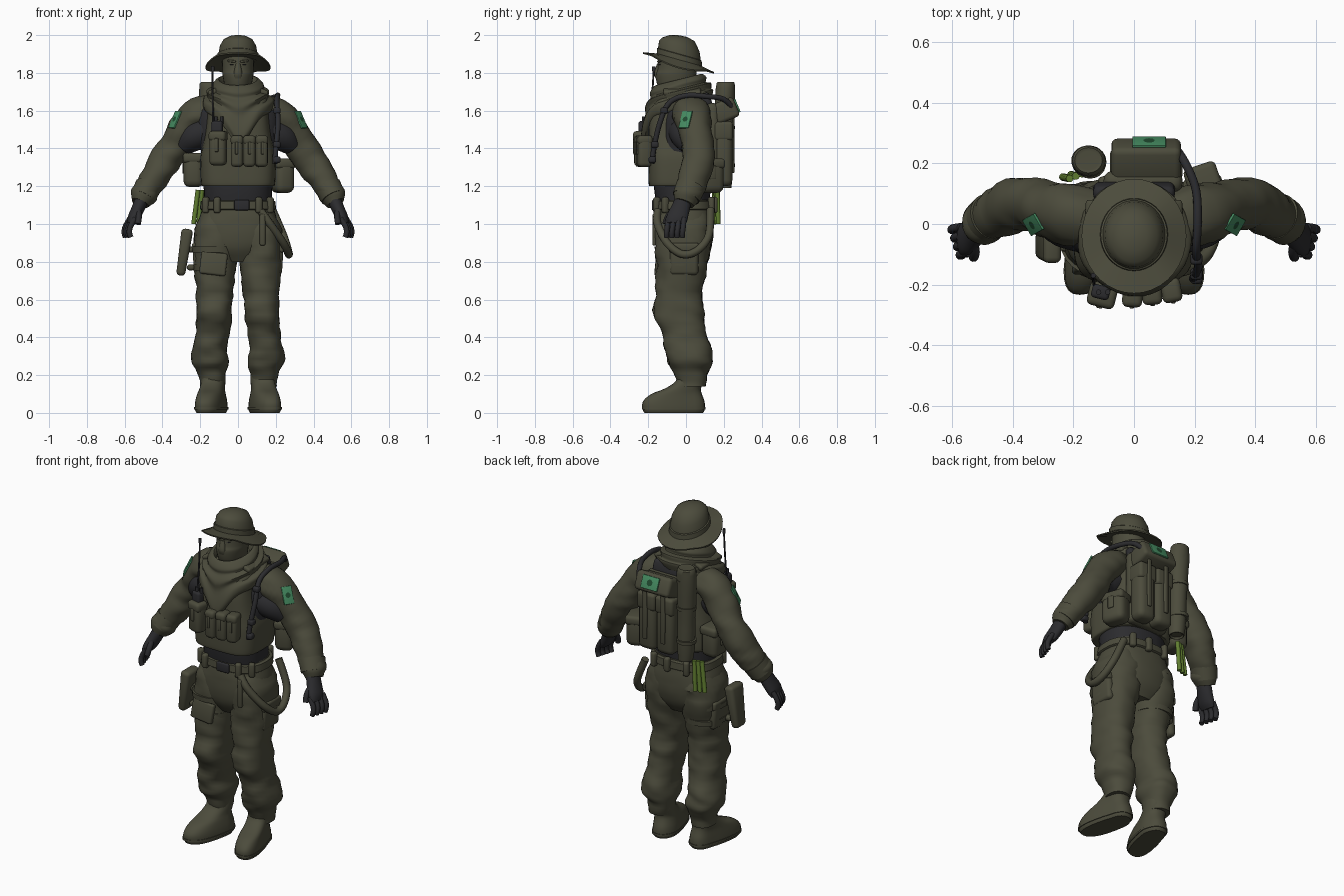
import bpy, bmesh, math
from mathutils import Vector, Euler, noise

old = bpy.data.objects.get("Cube")
if old:
    bpy.data.objects.remove(old, do_unlink=True)


def material(name, rgb):
    m = bpy.data.materials.new(name)
    m.use_nodes = True
    m.diffuse_color = (*rgb, 1)
    m.node_tree.nodes["Principled BSDF"].inputs["Base Color"].default_value = (*rgb, 1)
    return m


OLIVE = material("olive_cloth", (.072, .071, .045))
DARK = material("charcoal", (.025, .025, .028))
PATCH = material("patch_green", (.06, .26, .12))
EMBLEM = material("emblem_dark_green", (.015, .07, .03))
STICK = material("stick_green", (.12, .21, .03))
parts = []


def finish(name, bm, mat):
    bmesh.ops.recalc_face_normals(bm, faces=bm.faces)
    mesh = bpy.data.meshes.new(name)
    bm.to_mesh(mesh)
    bm.free()
    mesh.materials.append(mat)
    obj = bpy.data.objects.new(name, mesh)
    bpy.context.collection.objects.link(obj)
    parts.append(obj)
    return obj


def smooth_path(points, steps):
    """Catmull-Rom interpolation through tuples of any length."""
    out = []
    last = len(points) - 1
    for i in range(last):
        a, b, c, d = (points[min(max(k, 0), last)] for k in (i - 1, i, i + 1, i + 2))
        for s in range(steps):
            t = s / steps
            out.append([q + t / 2 * (r - p + t * (2 * p - 5 * q + 4 * r - e + t * (3 * (q - r) + e - p)))
                        for p, q, r, e in zip(a, b, c, d)])
    return out + [list(points[-1])]


def loft(name, rings, mat, power=2, sides=28, steps=4, upright=True, fold=0, warp=None):
    """Skin rings (x, y, z, radius_a, radius_b), level or square to the path."""
    bm = bmesh.new()
    path = smooth_path(rings, steps)
    loops = []
    for i, (x, y, z, ra, rb) in enumerate(path):
        centre, u, v = Vector((x, y, z)), Vector((1, 0, 0)), Vector((0, 1, 0))
        if not upright:
            ahead, behind = path[min(i + 1, len(path) - 1)], path[max(i - 1, 0)]
            along = (Vector(ahead[:3]) - Vector(behind[:3])).normalized()
            v = (v - along * v.dot(along)).normalized()
            u = v.cross(along)
        loop = []
        for k in range(sides):
            c, s = math.cos(math.tau * k / sides), math.sin(math.tau * k / sides)
            c = math.copysign(abs(c) ** (2 / power), c)
            s = math.copysign(abs(s) ** (2 / power), s)
            offset = u * c * ra + v * s * rb
            p = centre + offset
            if fold:
                p += offset * fold * noise.noise(Vector((p.x * 9, p.y * 9, p.z * 20)))
            loop.append(bm.verts.new(warp(p, i / (len(path) - 1)) if warp else p))
        loops.append(loop)
    for low, high in zip(loops, loops[1:]):
        for k in range(sides):
            j = (k + 1) % sides
            bm.faces.new((low[k], low[j], high[j], high[k]))
    bm.faces.new(loops[0])
    bm.faces.new(loops[-1])
    return finish(name, bm, mat)


def box(name, loc, size, mat=OLIVE, rot=(0, 0, 0), taper=1, bevel=.012):
    bm = bmesh.new()
    bmesh.ops.create_cube(bm, size=1)
    for v in bm.verts:
        k = taper if v.co.z < 0 else 1
        v.co = Vector((v.co.x * size[0] * k, v.co.y * size[1] * k, v.co.z * size[2]))
    bmesh.ops.bevel(bm, geom=bm.edges[:], offset=min(bevel, min(size) * .4), segments=3,
                    profile=.5, affect='EDGES')
    obj = finish(name, bm, mat)
    obj.location, obj.rotation_euler = loc, rot
    return obj


def pouch(name, loc, size, turn=0):
    """Rounded bag with an overhanging flap and a strap tab."""
    rot = Euler((0, 0, turn))
    box(name, loc, size, rot=rot, bevel=min(size) * .32)
    w, d, h = size
    for tag, shift, scale in (("flap", (0, 0, h * .36), (w * 1.04, d * 1.06, h * .3)),
                              ("tab", (0, -d * .51, h * .1), (w * .25, .012, h * .4))):
        offset = Vector(shift)
        offset.rotate(rot)
        box(name + "_" + tag, Vector(loc) + offset, scale, rot=rot, bevel=.018)


def cord(name, points, radius, mat, steps=6):
    curve = bpy.data.curves.new(name, 'CURVE')
    curve.dimensions = '3D'
    curve.bevel_depth, curve.bevel_resolution, curve.use_fill_caps = radius, 3, True
    path = smooth_path(points, steps)
    line = curve.splines.new('POLY')
    line.points.add(len(path) - 1)
    for point, co in zip(line.points, path):
        point.co = (*co, 1)
    temp = bpy.data.objects.new(name + "_curve", curve)
    bm = bmesh.new()
    mesh = bpy.data.meshes.new_from_object(temp)
    bm.from_mesh(mesh)
    bpy.data.objects.remove(temp)
    bpy.data.meshes.remove(mesh)
    return finish(name, bm, mat)


def patch(name, loc, normal, width, height):
    """Thin cloth badge with a dark round emblem."""
    n = Vector(normal).normalized()
    quat = n.to_track_quat('Z', 'Y')
    box(name, loc, (width, height, .009), PATCH, quat.to_euler(), bevel=.002)
    bm = bmesh.new()
    bmesh.ops.create_circle(bm, cap_ends=True, segments=10, radius=min(width, height) * .25)
    emblem = finish(name + "_emblem", bm, EMBLEM)
    emblem.location, emblem.rotation_euler = Vector(loc) + n * .006, quat.to_euler()


# Hat, head and scarf
def hat_tilt(p, t):
    p.z -= .28 * (p.y + .045) * (1 if t < .7 else .4) + .7 * max(0, abs(p.x) - .11) ** 1.2
    return p


loft("hat", [(0, -.04, 1.86, .09, .1), (0, -.04, 1.85, .172, .187), (0, -.04, 1.858, .173, .189),
             (0, -.035, 1.872, .112, .12), (0, -.035, 1.9, .11, .118), (0, -.035, 1.903, .103, .113),
             (0, -.035, 1.945, .096, .107), (0, -.04, 1.978, .076, .086),
             (0, -.04, 1.995, .042, .048), (0, -.04, 2, .01, .01)], OLIVE, sides=36, steps=1, warp=hat_tilt)
loft("masked_head", [(0, -.01, 1.6, .075, .075), (0, -.035, 1.68, .07, .085), (0, -.05, 1.73, .072, .1),
                     (0, -.053, 1.79, .082, .108), (0, -.048, 1.82, .083, .104),
                     (0, -.045, 1.89, .085, .1)], OLIVE)
loft("nose", [(0, -.15, 1.77, .02, .01), (0, -.152, 1.8, .022, .016), (0, -.143, 1.85, .012, .01)], OLIVE)
for s, side in ((1, "left"), (-1, "right")):
    box(side + "_eye", (s * .033, -.139, 1.845), (.022, .008, .004), DARK, (0, 0, s * .35))
    box(side + "_brow", (s * .033, -.14, 1.862), (.045, .014, .012), OLIVE, (0, s * -.1, s * .35))


def drape(p, t):
    front = max(0, -(p.y + .04) / .18)
    p.z += .25 * (p.y + .04) - .2 * t * t * front ** 4 * max(0, 1 - abs(p.x - .01) / .15)
    return p


loft("scarf", [(0, -.04, 1.72, .08, .1), (0, -.04, 1.765, .1, .12), (0, -.04, 1.74, .135, .15),
               (0, -.04, 1.715, .135, .15), (0, -.042, 1.705, .165, .175), (0, -.042, 1.675, .16, .172),
               (0, -.047, 1.66, .185, .19), (0, -.047, 1.61, .18, .18), (0, -.04, 1.6, .15, .15)],
     OLIVE, sides=40, warp=drape, fold=.06)

# Torso and vest
loft("undershirt", [(0, -.015, 1.1, .178, .14), (0, -.02, 1.2, .182, .15), (0, -.02, 1.35, .19, .15),
                    (0, -.02, 1.48, .215, .125), (0, -.01, 1.58, .215, .118), (0, 0, 1.66, .17, .1),
                    (0, 0, 1.72, .08, .08)], DARK, power=2.4)
box("upper_back", (0, .108, 1.655), (.27, .05, .08), DARK, rot=(.3, 0, 0), bevel=.02)
loft("vest", [(0, -.03, 1.2, .188, .162), (0, -.03, 1.22, .197, .168), (0, -.03, 1.34, .2, .17),
              (0, -.03, 1.4, .19, .17), (0, -.03, 1.47, .176, .17), (0, -.03, 1.56, .165, .165),
              (0, -.03, 1.65, .16, .14), (0, -.02, 1.72, .13, .09)], OLIVE, power=3.6, sides=40)
for i in range(3):
    pouch(f"magazine_pouch_{i}", (-.005 + i * .064, -.235 + .008 * i, 1.385), (.064, .075, .165), turn=.12 * i - .06)
pouch("radio_pouch", (-.105, -.235, 1.4), (.09, .075, .18), turn=-.25)
box("radio", (-.11, -.225, 1.5), (.06, .045, .09), DARK, (0, 0, -.25))
for dx in (-.012, .018):
    cord("radio_knob", [(dx - .105, -.225, 1.53), (dx - .105, -.225, 1.57)], .009, DARK)
cord("antenna", [(-.132, -.2, 1.52), (-.134, -.18, 1.68), (-.134, -.17, 1.83)], .005, DARK)
cord("antenna_tip", [(-.134, -.171, 1.81), (-.134, -.17, 1.835)], .009, DARK)
for s, side in ((1, "left"), (-1, "right")):
    box(side + "_shoulder_strap", (s * .13, -.02, 1.7), (.06, .2, .03), rot=(0, s * .4, 0))
pouch("left_side_pouch", (.235, .125, 1.255), (.14, .105, .18), turn=1.9)
pouch("right_side_pouch", (-.235, .06, 1.285), (.14, .105, .18), turn=-1.6)

# Back pack, roll and light sticks
box("back_plate", (.03, .14, 1.42), (.26, .07, .44), bevel=.03)
box("pack_top", (.04, .207, 1.6), (.23, .13, .11), rot=(.4, 0, 0), bevel=.02)
for i, x in enumerate((-.02, .1)):
    pouch(f"pack_pouch_{i}", (x, .195, 1.37), (.115, .1, .34), turn=math.pi)
    box(f"pack_strap_{i}", (x, .25, 1.42), (.025, .012, .3))
patch("pack_patch", (.05, .2705, 1.627), (0, .92, .39), .11, .075)
loft("bed_roll", [(-.14, .2, 1.2, .03, .03), (-.14, .2, 1.21, .045, .045), (-.145, .2, 1.45, .05, .05),
                  (-.15, .21, 1.72, .055, .05), (-.15, .21, 1.75, .035, .03)], OLIVE, fold=.12)
for z in (1.3, 1.5, 1.66):
    loft("roll_strap", [(-.147, .205, z, .055, .053), (-.147, .205, z + .02, .056, .054)], OLIVE, steps=1)
for i in range(3):
    y = .15 + i * .008
    cord(f"light_stick_{i}", [(i * .027 - .235, y + .005, 1.0), (i * .02 - .212, y, 1.18)], .0125, STICK)

# Drinking hose
cord("hose", [(.13, .26, 1.6), (.17, .2, 1.66), (.205, .11, 1.675), (.21, 0, 1.68), (.205, -.09, 1.64),
              (.212, -.14, 1.53), (.2, -.17, 1.4), (.195, -.18, 1.32)], .014, DARK)
for z, y in ((1.6, -.115), (1.42, -.165), (1.34, -.178)):
    box("hose_clip", (.206, y, z), (.04, .04, .035), DARK)

# Hips and belt
loft("hips", [(0, -.01, .8, .1, .1), (0, -.01, .88, .19, .145), (0, -.01, 1, .21, .155),
              (0, -.01, 1.08, .19, .145), (0, -.01, 1.13, .18, .14)], OLIVE, power=2.5, fold=.03)
loft("belt", [(0, -.01, 1.075, .195, .152), (0, -.01, 1.08, .202, .158), (0, -.01, 1.12, .197, .155),
              (0, -.01, 1.125, .185, .148)], OLIVE, power=2.5, steps=1, sides=36)
box("buckle", (.02, -.172, 1.1), (.08, .018, .055), DARK)
for x, y in ((-.11, -.155), (.11, -.155), (-.1, .14), (.02, .15), (.12, .135), (-.17, -.11), (.17, -.11)):
    box("belt_loop", (x, y, 1.1), (.035, .035, .085), rot=(0, 0, -x * 3 if y > 0 else x * 3))
box("hanging_strap", (.13, -.165, .97), (.03, .025, .17))
cord("lanyard", [(.12, -.15, 1.07), (.17, -.15, 1.0), (.24, -.1, .9), (.268, -.02, .84), (.265, .06, .86),
                 (.24, .12, .94), (.18, .13, 1.08)], .021, OLIVE)

for s, side in ((1, "left"), (-1, "right")):
    def mirrored(rows):
        return [(s * r[0], *r[1:]) for r in rows]

    # Sleeves with a dark armpit
    loft(side + "_sleeve", mirrored([
        (.13, .02, 1.6, .075, .09), (.205, .03, 1.585, .086, .1), (.27, .045, 1.515, .088, .092),
        (.33, .063, 1.42, .083, .086), (.385, .066, 1.34, .085, .088), (.435, .045, 1.26, .078, .085),
        (.48, .02, 1.19, .068, .076), (.5, .005, 1.15, .07, .075), (.518, -.01, 1.11, .05, .055)]),
        OLIVE, upright=False, fold=.13)
    loft(side + "_armpit", mirrored([(.17, -.005, 1.49, .08, .09), (.235, .005, 1.46, .078, .08),
                                     (.285, .03, 1.415, .055, .06)]), DARK, upright=False)
    loft(side + "_cuff", mirrored([(.475, .025, 1.2, .071, .079), (.505, 0, 1.14, .067, .074)]),
         OLIVE, upright=False)
    patch(side + "_arm_patch", (s * .333, -.002, 1.553), (s * .78, -.45, .43), .06, .1)

    # Gloves
    loft(side + "_glove", mirrored([(.505, -.01, 1.14, .036, .042), (.53, -.03, 1.08, .034, .05),
                                    (.555, -.048, 1.03, .03, .056), (.57, -.053, 1.0, .018, .05)]),
         DARK, upright=False)
    for i in range(4):
        y, x = -.095 + i * .028, .545 + .009 * i
        cord(f"{side}_finger_{i}", mirrored([(x, y, 1.03), (x + .025, y - .004, .985),
                                             (x + .03, y - .008, .955), (x + .023, y - .008, .93)]), .0145, DARK)
    cord(side + "_thumb", mirrored([(.53, -.06, 1.08), (.525, -.095, 1.04), (.53, -.11, 1.0)]), .016, DARK)

    # Trousers
    loft(side + "_trouser_leg", mirrored([
        (.11, -.01, 1.06, .08, .12), (.12, -.01, .97, .11, .145), (.12, -.015, .85, .116, .142),
        (.12, -.028, .72, .106, .128), (.123, -.038, .62, .096, .12), (.127, -.038, .52, .094, .134),
        (.135, -.012, .43, .088, .114), (.148, .01, .34, .09, .122), (.148, .02, .27, .097, .12),
        (.14, .028, .21, .075, .088), (.138, .028, .14, .064, .073)]), OLIVE, power=2.3, fold=.13)
    box(side + "_cargo_pocket", (s * .212, -.01, .81), (.05, .15, .16), rot=(0, s * .06, 0), bevel=.02)
    box(side + "_pocket_flap", (s * .214, -.01, .875), (.06, .16, .05), rot=(0, s * .06, 0))

    # Boots, toes turned out
    def turn_out(p, t):
        p.x += s * .22 * max(0, .02 - p.y) - s * .012
        return p

    loft(side + "_boot", mirrored([
        (.135, -.065, 0, .066, .155), (.135, -.065, .02, .074, .165), (.135, -.065, .06, .072, .163),
        (.137, -.05, .1, .066, .134), (.14, -.015, .13, .062, .094), (.14, .02, .17, .062, .073),
        (.14, .025, .22, .06, .07)]), OLIVE, power=2.5, steps=3, warp=turn_out)
    loft(side + "_boot_sole", mirrored([(.135, -.065, .018, .078, .169), (.135, -.065, .03, .078, .169)]),
         OLIVE, power=2.5, steps=1, warp=turn_out)

# Thigh holster on the right leg
box("holster", (-.286, -.07, .85), (.062, .12, .25), rot=(0, .15, 0), taper=.75, bevel=.02)
box("holster_panel", (-.13, -.147, .79), (.14, .03, .12), rot=(-.1, .12, 0))
for z, grow in ((.755, 0), (.85, .008)):
    loft("thigh_strap", [(-.125, -.023, z, .114 + grow, .133 + grow), (-.125, -.023, z + .03, .116 + grow, .135 + grow)],
         OLIVE, power=2.3, steps=1)
    box("holster_strap", (-.25, -.06, z + .015), (.04, .05, .03))

# Smooth shading with sharp creases kept
bpy.ops.object.select_all(action='DESELECT')
for obj in parts:
    obj.select_set(True)
bpy.context.view_layer.objects.active = parts[0]
bpy.ops.object.shade_smooth_by_angle(angle=.7)
